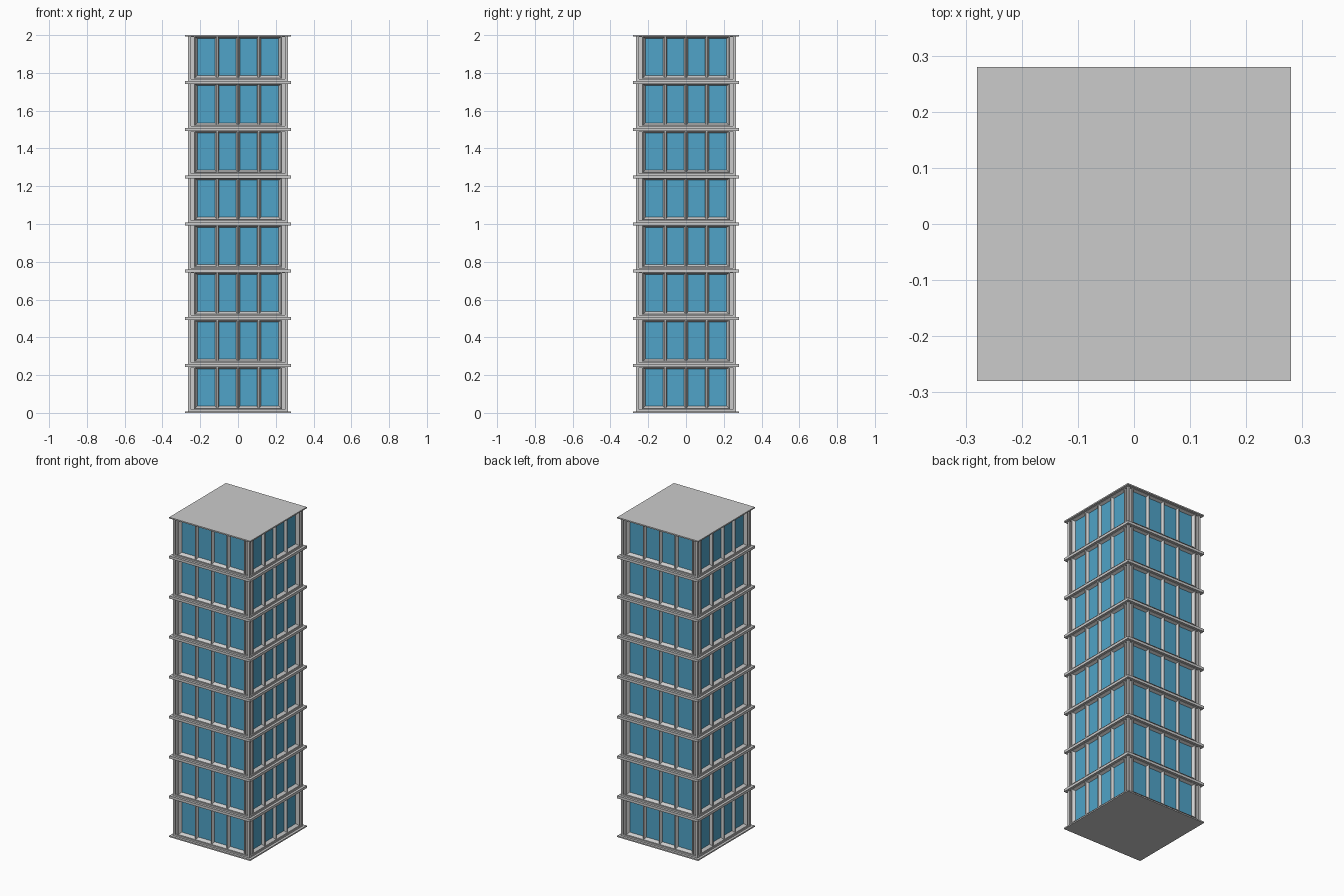
import bpy, bmesh, math
from mathutils import Matrix

if "Cube" in bpy.data.objects:
    bpy.data.objects.remove(bpy.data.objects["Cube"])

FLOORS, H = 8, 0.25
glass = bpy.data.materials.new("blue_glass")
glass.diffuse_color = (0.08, 0.37, 0.58, 1)
glass.use_nodes = True
glass.node_tree.nodes["Principled BSDF"].inputs["Base Color"].default_value = glass.diffuse_color


def finish(name, bm, mat=None, array=True):
    bmesh.ops.recalc_face_normals(bm, faces=bm.faces)
    me = bpy.data.meshes.new(name)
    bm.to_mesh(me)
    bm.free()
    ob = bpy.data.objects.new(name, me)
    bpy.context.collection.objects.link(ob)
    if mat:
        me.materials.append(mat)
    if array:
        mod = ob.modifiers.new("floors", 'ARRAY')
        mod.count = FLOORS
        mod.use_relative_offset = False
        mod.use_constant_offset = True
        mod.constant_offset_displace = (0, 0, H)
    return ob


def box(bm, x0, x1, y0, y1, z0, z1):
    m = (Matrix.Translation(((x0 + x1) / 2, (y0 + y1) / 2, (z0 + z1) / 2))
         @ Matrix.Diagonal((x1 - x0, y1 - y0, z1 - z0, 1)))
    bmesh.ops.create_cube(bm, size=1, matrix=m)


def rect(bm, rot, hw, z0, z1, d):
    return [bm.verts.new(rot @ p.to_3d()) for p in map(
        lambda c: Matrix.Translation((c[0], -d, c[1])).to_translation(),
        ((-hw, z0), (hw, z0), (hw, z1), (-hw, z1)))]


sides = [Matrix.Rotation(i * math.pi / 2, 3, 'Z') for i in range(4)]

# Window surrounds: nested rectangles stepping out to the frame, sloping in to the glass
bm = bmesh.new()
rings = [(0.255, 0, 0.25, 0.255), (0.234, 0.021, 0.241, 0.255),
         (0.234, 0.021, 0.241, 0.265), (0.227, 0.024, 0.240, 0.265),
         (0.215, 0.036, 0.232, 0.248)]
for rot in sides:
    loops = [rect(bm, rot, *r) for r in rings]
    for a, b in zip(loops, loops[1:]):
        for i in range(4):
            j = (i + 1) % 4
            bm.faces.new((a[i], a[j], b[j], b[i]))
bmesh.ops.remove_doubles(bm, verts=bm.verts, dist=1e-5)
finish("window_surround", bm)

# Glass panes
bm = bmesh.new()
box(bm, -0.248, 0.248, -0.248, 0.248, 0.03, 0.238)
finish("window_glass", bm, glass)

# Wedge-shaped mullions
bm = bmesh.new()
for rot in sides:
    for x in (-0.11, 0, 0.11):
        tri = [bm.verts.new(rot @ Matrix.Translation((x + dx, -y, 0.024)).to_translation())
               for dx, y in ((-0.011, 0.247), (-0.003, 0.264), (0.003, 0.264), (0.011, 0.247))]
        f = bm.faces.new(tri)
        top = bmesh.ops.extrude_face_region(bm, geom=[f])["geom"]
        bmesh.ops.translate(bm, vec=(0, 0, 0.216),
                            verts=[v for v in top if isinstance(v, bmesh.types.BMVert)])
finish("mullion", bm)

# Corner posts
bm = bmesh.new()
for sx in (-0.2575, 0.2575):
    for sy in (-0.2575, 0.2575):
        box(bm, sx - 0.0075, sx + 0.0075, sy - 0.0075, sy + 0.0075, 0, H)
finish("corner_post", bm)

# Wall bands and projecting ledges between floors
bands, ledges = bmesh.new(), bmesh.new()
for i in range(FLOORS + 1):
    z = i * H
    clip = lambda v: min(max(v, 0), FLOORS * H)
    box(bands, -0.265, 0.265, -0.265, 0.265, clip(z - 0.009), clip(z + 0.018) - (0.001 if i == FLOORS else 0))
    box(ledges, -0.28, 0.28, -0.28, 0.28, clip(z - 0.008), clip(z + 0.008))
finish("wall_band", bands, array=False)
finish("floor_ledge", ledges, array=False)
